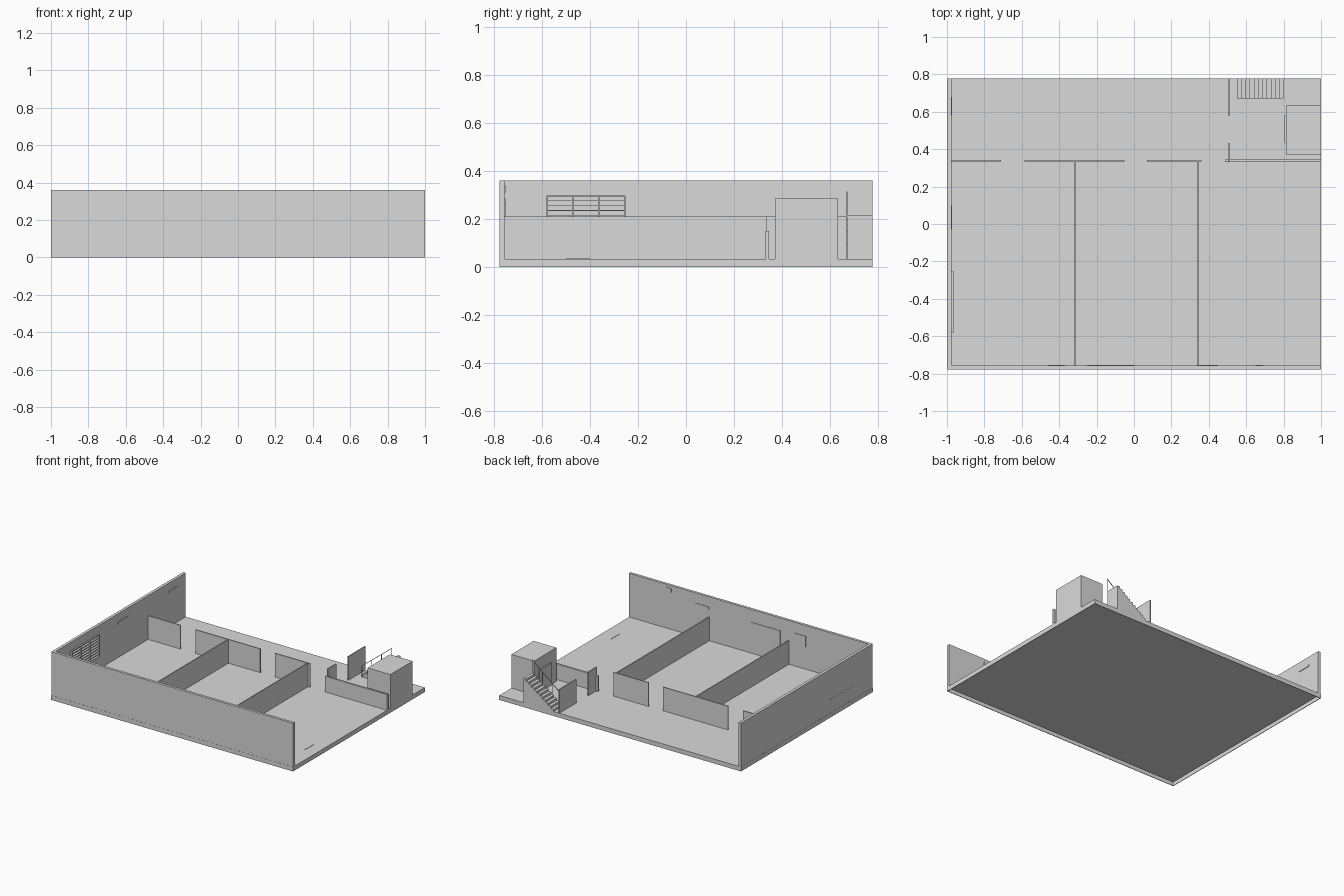
import bpy
import bmesh
from mathutils import Vector

cube = bpy.data.objects.get("Cube")
if cube:
    bpy.data.objects.remove(cube, do_unlink=True)

GREY = (0.7, 0.7, 0.7, 1)
grey = bpy.data.materials.new("light_grey")
grey.use_nodes = True
grey.diffuse_color = GREY
grey.node_tree.nodes["Principled BSDF"].inputs["Base Color"].default_value = GREY


def finish(name, bm):
    mesh = bpy.data.meshes.new(name)
    bmesh.ops.recalc_face_normals(bm, faces=bm.faces)
    bm.to_mesh(mesh)
    bm.free()
    mesh.materials.append(grey)
    obj = bpy.data.objects.new(name, mesh)
    bpy.context.scene.collection.objects.link(obj)
    return obj


def box(name, x, y, z):
    """Box from (low, high) pairs on each axis."""
    bm = bmesh.new()
    bmesh.ops.create_cube(bm, size=1)
    for v in bm.verts:
        v.co = Vector([(lo + hi) / 2 + c * (hi - lo) for c, (lo, hi) in zip(v.co, (x, y, z))])
    return finish(name, bm)


def extrude_profile(name, points, y0, y1):
    """Side profile in x and z, pushed along y."""
    bm = bmesh.new()
    face = bm.faces.new([bm.verts.new((px, y0, pz)) for px, pz in points])
    ext = bmesh.ops.extrude_face_region(bm, geom=[face])
    moved = [g for g in ext["geom"] if isinstance(g, bmesh.types.BMVert)]
    bmesh.ops.translate(bm, verts=moved, vec=(0, y1 - y0, 0))
    return finish(name, bm)


Y = 0.778        # half depth
FLOOR = 0.033    # floor level
UNDER = 0.029    # underside of the floor plate
SKIRT = 0.004    # skirt thickness
ROOM = 0.21      # inner wall height
TALL = 0.36      # outer wall height
INNER = -0.757   # inside of the front wall
SIDE = -0.977    # inside of the side wall

# Thin floor plate with a skirt around its open underside
box("floor_plate", (-1, 1), (-Y, Y), (UNDER, FLOOR))
for s, x_name, y_name in ((-1, "right", "front"), (1, "left", "back")):
    box(f"{x_name}_skirt", sorted((s, s * (1 - SKIRT))), (-Y, Y), (0, UNDER))
    box(f"{y_name}_skirt", (SKIRT - 1, 1 - SKIRT), sorted((s * Y, s * (Y - SKIRT))), (0, UNDER))

# Two outer walls
box("front_wall", (SIDE, 1), (0.001 - Y, INNER), (FLOOR, TALL))
side = box("side_wall", (-0.999, SIDE), (0.001 - Y, Y), (FLOOR, TALL))

# Window opening in the side wall
win_y, win_z = (-0.58, -0.255), (0.135, 0.295)
cutter = box("window_cutter", (-1.1, -0.9), win_y, win_z)
cutter.hide_render = True
cutter.hide_viewport = True
cut = side.modifiers.new("window_opening", 'BOOLEAN')
cut.object = cutter
cut.solver = 'EXACT'

# Window pane and inner bars
box("window_pane", (-0.998, -0.982), win_y, win_z)
for i in range(4):
    y = win_y[0] + i * (win_y[1] - win_y[0]) / 3
    box(f"window_upright_{i}", (-0.982, -0.965), (y - 0.002, y + 0.002), win_z)
for i in range(9):
    z = win_z[0] + i * (win_z[1] - win_z[0]) / 8
    box(f"window_bar_{i}", (-0.982, -0.966), win_y, (z - 0.0015, z + 0.0015))

# Room partitions running front to back, ends showing on the front wall
for i, x in enumerate((-0.317, 0.341)):
    box(f"partition_{i}", (x - 0.004, x + 0.004), (0.0005 - Y, 0.334), (FLOOR, ROOM))

# Corridor wall with door gaps, then a low wall
for i, span in enumerate(((SIDE, -0.71), (-0.585, -0.05), (0.07, 0.36))):
    box(f"corridor_wall_{i}", span, (0.334, 0.342), (FLOOR, ROOM))
box("low_wall", (0.487, 1), (0.332, 0.346), (FLOOR, 0.15))

# Stairwell walls either side of a doorway
for i, span in enumerate(((0.334, 0.432), (0.578, Y))):
    box(f"stairwell_wall_{i}", (0.502, 0.51), span, (FLOOR, ROOM))

# Shaft block with a thin door
box("shaft", (0.812, 1), (0.371, 0.634), (FLOOR, 0.285))
box("shaft_door", (0.804, 0.812), (0.435, 0.58), (FLOOR, 0.2))

# Solid staircase
steps, x0, x1, top = 11, 0.55, 0.8, 0.215
run, rise = (x1 - x0) / steps, (top - FLOOR) / steps
profile = [(x0, FLOOR)]
for i in range(steps):
    profile += [(x0 + i * run, FLOOR + (i + 1) * rise), (x0 + (i + 1) * run, FLOOR + (i + 1) * rise)]
profile.append((x1, FLOOR))
extrude_profile("staircase", profile, 0.674, Y)

# Stair railing: sloped handrail and posts
rail_low, rail_high, t = 0.115, 0.315, 0.005
extrude_profile("handrail", [(x0, rail_low - t), (x1, rail_high - t), (x1, rail_high), (x0, rail_low)], 0.67, 0.674)
for i in range(4):
    f = i / 3
    x = x0 + 0.004 + f * (x1 - x0 - 0.008)
    box(f"rail_post_{i}", (x - 0.002, x + 0.002), (0.67, 0.674),
        (FLOOR + f * (top - FLOOR) - 0.01 * f, rail_low + f * (rail_high - rail_low) - t / 2))

# Thin boards on the front wall
for name, x, z in (("narrow_board", (-0.46, -0.37), (0.2, 0.28)),
                   ("wide_board", (-0.25, 0), (0.15, 0.265)),
                   ("sign_board", (0.34, 0.45), (0.265, 0.285)),
                   ("small_lamp", (0.65, 0.69), (0.31, 0.34))):
    box(name, x, (INNER, INNER + 0.004), z)

# Thin rails on the side wall and a floor grate
for i, span in enumerate(((-0.03, 0.1), (0.58, 0.68))):
    box(f"side_rail_{i}", (SIDE, SIDE + 0.004), span, (0.285, 0.3))
box("floor_grate", (0.895, 0.91), (-0.5, -0.4), (FLOOR, FLOOR + 0.002))
